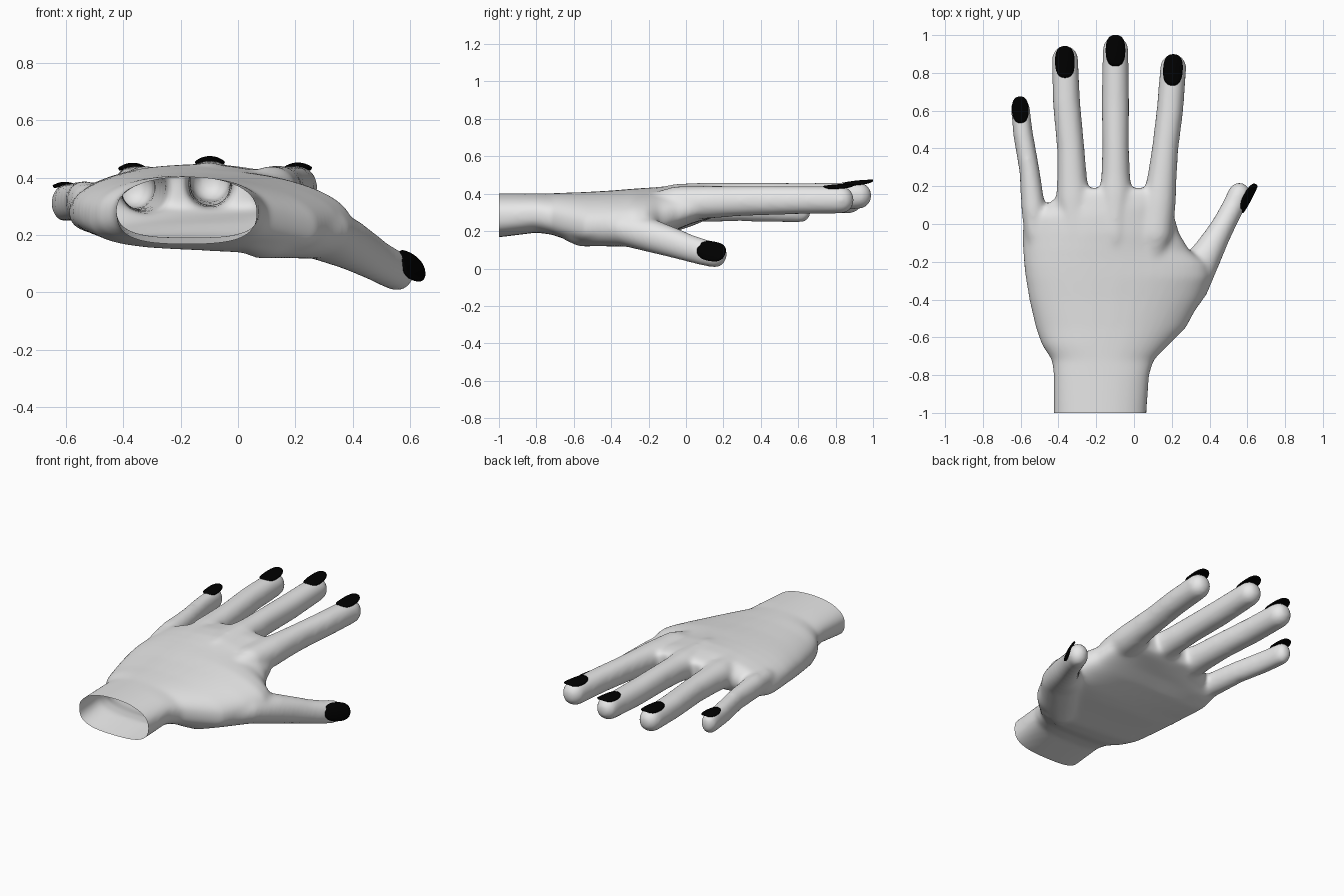
import bpy, bmesh, math
from mathutils import Vector

if "Cube" in bpy.data.objects:
    bpy.data.objects.remove(bpy.data.objects["Cube"])

def material(name, rgb):
    m = bpy.data.materials.new(name)
    m.diffuse_color = (*rgb, 1)
    m.use_nodes = True
    m.node_tree.nodes["Principled BSDF"].inputs["Base Color"].default_value = m.diffuse_color
    return m

skin = material("pale grey", (0.8, 0.8, 0.8))
polish = material("black polish", (0.0, 0.0, 0.0))

def add_object(name, bm, mat):
    me = bpy.data.meshes.new(name)
    bmesh.ops.recalc_face_normals(bm, faces=bm.faces)
    bm.to_mesh(me)
    bm.free()
    me.materials.append(mat)
    me.shade_smooth()
    ob = bpy.data.objects.new(name, me)
    bpy.context.collection.objects.link(ob)
    return ob

def loft(bm, rings):
    loops = [[bm.verts.new(p) for p in ring] for ring in rings]
    n = len(loops[0])
    for a, b in zip(loops, loops[1:]):
        for i in range(n):
            j = (i + 1) % n
            bm.faces.new((a[i], a[j], b[j], b[i]))
    bm.faces.new(loops[0][::-1])
    bm.faces.new(loops[-1])

def superellipse(i, n, e):
    a = 2 * math.pi * i / n
    c, s = math.cos(a), math.sin(a)
    return (math.copysign(abs(c) ** (2 / e), c), math.copysign(abs(s) ** (2 / e), s))

def palm(bm, sections):
    """Loft of (y, x0, x1, z0, z1, arch, tilt) cross-sections."""
    rings = []
    for y, x0, x1, z0, z1, arch, tilt in sections:
        ring = []
        for i in range(40):
            # the wrist is rounder above and flatter below
            e = 2.5 if y > -.7 else 2.2 if i < 20 else 3.0
            u, v = superellipse(i, 40, e)
            ring.append(Vector(((x0 + x1) / 2 + u * (x1 - x0) / 2, y,
                                (z0 + z1) / 2 + v * (z1 - z0) / 2 - arch * u * u - tilt * u)))
        rings.append(ring)
    loft(bm, rings)

def finger(bm, stations):
    """Tube through (x, y, z, half width, half height) with a rounded tip."""
    pts = [Vector(s[:3]) for s in stations]
    full = []
    for k, s in enumerate(stations):
        t = (pts[min(k + 1, len(pts) - 1)] - pts[max(k - 1, 0)]).normalized()
        full.append((pts[k], t, s[3], s[4]))
    p, t, w, h = full[-1]
    for k in range(1, 7):
        a = math.radians(14 * k)
        full.append((p + t * w * math.sin(a), t, w * math.cos(a), h * math.cos(a)))
    rings = []
    for p, t, w, h in full:
        side = t.cross(Vector((0, 0, 1))).normalized()
        up = side.cross(t)
        ring = []
        for i in range(24):
            u, v = superellipse(i, 24, 2.1)
            ring.append(p + side * u * w + up * v * h)
        rings.append(ring)
    loft(bm, rings)

# Wrist, palm and knuckle row
bm = bmesh.new()
palm(bm, [
    (-1.15, -.425, .064, .167, .402, 0, 0),
    (-1.00, -.425, .066, .167, .402, 0, 0),
    (-.80, -.425, .080, .192, .402, 0, 0),
    (-.72, -.435, .105, .183, .402, .01, .005),
    (-.64, -.488, .185, .158, .405, .025, .012),
    (-.55, -.52, .275, .145, .407, .035, .02),
    (-.40, -.555, .355, .155, .415, .035, .022),
    (-.28, -.575, .40, .160, .425, .035, .022),
    (-.21, -.583, .385, .170, .430, .04, .022),
    (-.14, -.588, .295, .185, .437, .04, .008),
    (-.05, -.591, .24, .205, .445, .04, -.008),
    (.04, -.58, .215, .240, .446, .04, -.014),
    (.09, -.48, .20, .255, .444, .025, -.01),
    (.15, -.40, .19, .275, .438, .015, 0),
    (.19, -.375, .17, .295, .425, .01, 0),
])
# Little, ring, middle and index fingers, then the thumb
finger(bm, [(-.50, -.30, .28, .03, .03), (-.525, -.05, .31, .055, .065), (-.533, .08, .319, .064, .070),
            (-.553, .28, .319, .054, .067), (-.588, .48, .314, .053, .067), (-.602, .62, .311, .050, .066)])
finger(bm, [(-.26, -.38, .32, .03, .04), (-.31, -.05, .35, .07, .085), (-.322, .14, .357, .090, .084),
            (-.328, .24, .36, .080, .080), (-.335, .4, .363, .073, .077),
            (-.358, .65, .366, .073, .075), (-.365, .875, .367, .070, .073)])
finger(bm, [(-.10, -.38, .33, .03, .04), (-.10, -.05, .365, .07, .09), (-.097, .16, .374, .088, .086),
            (-.097, .26, .377, .076, .081), (-.097, .4, .38, .071, .079),
            (-.098, .65, .38, .073, .077), (-.098, .925, .39, .069, .072)])
finger(bm, [(.06, -.38, .31, .03, .04), (.115, -.05, .350, .09, .09), (.135, .13, .355, .088, .088),
            (.15, .26, .36, .077, .082), (.165, .4, .363, .070, .079),
            (.19, .6, .366, .071, .076), (.208, .83, .367, .070, .074)])
finger(bm, [(.03, -.64, .22, .06, .07), (.08, -.56, .215, .11, .098), (.17, -.45, .218, .13, .10),
            (.285, -.30, .21, .125, .095), (.38, -.17, .17, .085, .088), (.443, -.06, .135, .068, .080),
            (.482, .01, .111, .062, .074), (.527, .095, .086, .060, .071), (.557, .16, .073, .060, .070)])
hand = add_object("hand", bm, skin)

# Fuse the parts into one soft skin
rm = hand.modifiers.new("fuse", 'REMESH')
rm.mode = 'VOXEL'
rm.voxel_size = 0.012
rm.use_smooth_shade = True
sm = hand.modifiers.new("soften", 'SMOOTH')
sm.factor = 0.5
sm.iterations = 20
dg = bpy.context.evaluated_depsgraph_get()
fused = bpy.data.meshes.new_from_object(hand.evaluated_get(dg))
hand.modifiers.clear()
hand.data = fused

# Cut the wrist open
bm = bmesh.new()
bm.from_mesh(fused)
bmesh.ops.bisect_plane(bm, geom=bm.verts[:] + bm.edges[:] + bm.faces[:],
                       plane_co=(0, -1, 0), plane_no=(0, -1, 0), clear_outer=True)
bm.to_mesh(fused)
bm.free()
fused.materials.clear()
fused.materials.append(skin)
fused.shade_smooth()

def nail(name, centre, axis, normal, length, width, curve=7):
    """Curved oval plate lying on a fingertip."""
    c, a = Vector(centre), Vector(axis).normalized()
    n = Vector(normal)
    n = (n - a * n.dot(a)).normalized()
    b = a.cross(n)
    bm = bmesh.new()
    count, rings = 28, 5
    mid = bm.verts.new(c)
    prev = None
    for r in range(1, rings + 1):
        loop = []
        for i in range(count):
            u, v = superellipse(i, count, 2.5)
            u, v = u * width * r / rings, v * length * r / rings
            loop.append(bm.verts.new(c + b * u + a * v - n * (u * u * curve + v * v * 0.6)))
        for i in range(count):
            j = (i + 1) % count
            if prev:
                bm.faces.new((prev[i], loop[i], loop[j], prev[j]))
            else:
                bm.faces.new((mid, loop[i], loop[j]))
        prev = loop
    ob = add_object(name, bm, polish)
    so = ob.modifiers.new("thickness", 'SOLIDIFY')
    so.thickness = 0.008
    so.offset = 0

up = (0, 0, 1)
nail("little_nail", (-.602, .605, .380), (-.03, 1, .05), up, .070, .042)
nail("ring_nail", (-.366, .858, .446), (-.02, 1, .06), up, .084, .050)
nail("middle_nail", (-.098, .918, .467), (0, 1, .10), up, .083, .050)
nail("index_nail", (.206, .816, .447), (.05, 1, .06), up, .083, .050)
nail("thumb_nail", (.612, .134, .096), (.46, .85, -.17), (.83, -.45, .38), .084, .054, 5)
